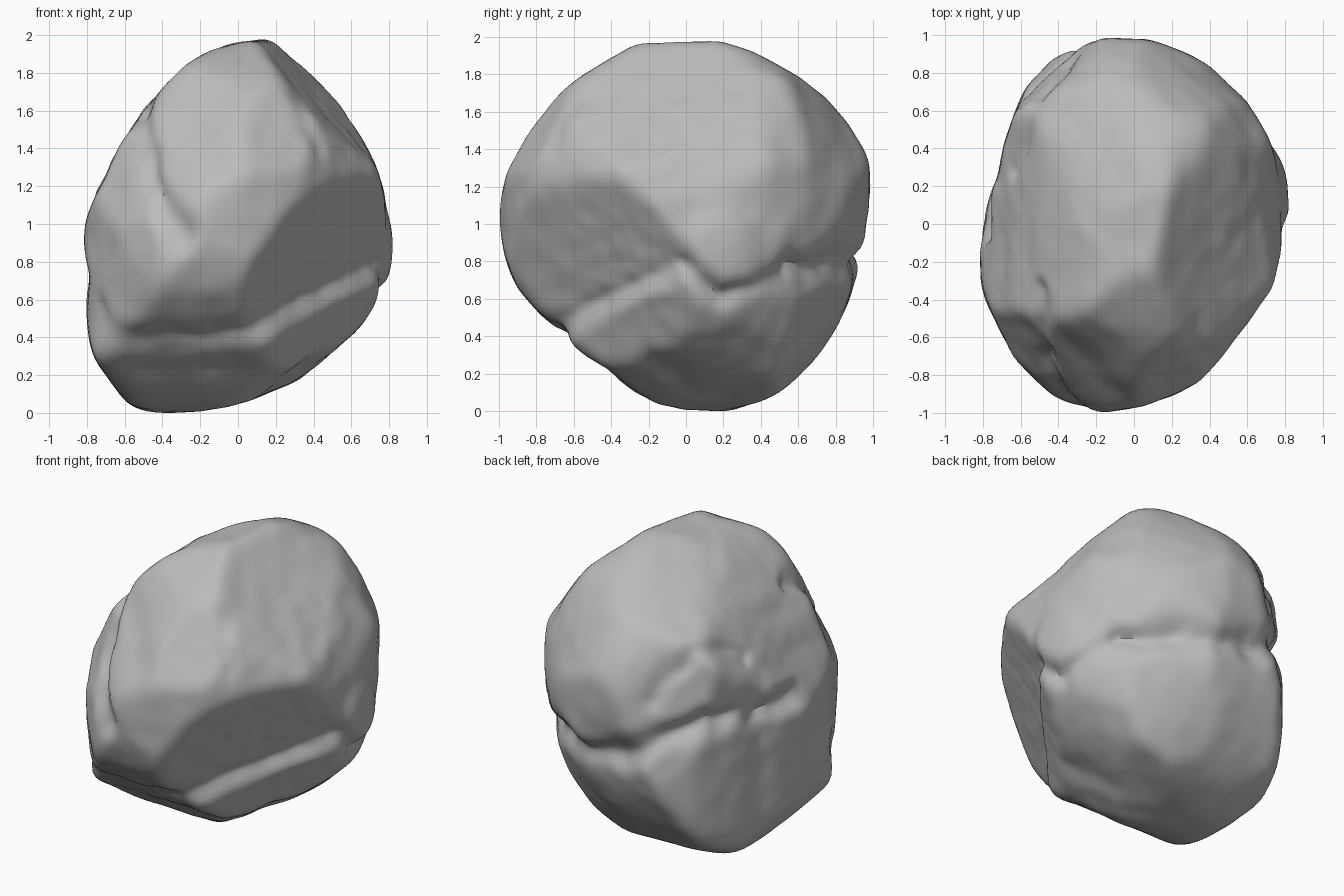
import bpy, bmesh, math
from mathutils import Vector, noise

cube = bpy.data.objects.get("Cube")
if cube:
    bpy.data.objects.remove(cube, do_unlink=True)


def axes(azimuth, elevation):
    """Right and up directions of an outline plane."""
    a, e = math.radians(azimuth), math.radians(elevation)
    right = Vector((-math.sin(a), math.cos(a), 0))
    out = Vector((math.cos(a) * math.cos(e), math.sin(a) * math.cos(e), math.sin(e)))
    return right, out.cross(right)


# Outlines: plane direction, then radii in hundredths at even angles
OUTLINES = [
    (axes(-90, 0), [79, 79, 80, 86, 99, 93, 81, 75, 74, 81, 83, 102, 112, 100, 90, 86, 84, 83]),
    (axes(0, 0), [96, 103, 101, 98, 99, 100, 96, 98, 99, 100, 96, 88, 87, 96, 102, 102, 98, 95]),
    (axes(-90, 90), [78, 81, 86, 91, 96, 101, 98, 84, 76, 79, 86, 91, 100, 101, 93, 88, 84, 79]),
    (axes(-45, 30), [86, 92, 95, 101, 90, 84, 86, 85, 90, 96, 102, 105, 99, 89, 81, 84, 88, 86]),
    (axes(135, 30), [95, 94, 90, 96, 98, 97, 90, 89, 90, 90, 86, 91, 98, 107, 113, 118, 112, 97]),
    (axes(45, -30), [90, 91, 100, 105, 101, 94, 84, 84, 84, 83, 84, 88, 90, 93, 107, 116, 109, 97]),
]

# Broken flat faces: normal and distance from the middle
FACETS = [((0.72, -0.15, 0.68), 0.77), ((0.3, -0.8, 0.5), 0.93), ((-0.7, -0.6, 0.35), 0.87)]
# Undercut face that stops at a ledge
UNDERCUT = Vector((0.75, -0.52, -0.41)).normalized()
LEDGE = Vector((-0.13, 0.4, -0.51)).normalized()

# Creases: width, depth, path
CREASES = [
    (0.09, 0.08, [(0.6, 0.55, -0.23), (0.17, 0.85, -0.2),
                  (-0.2, 0.78, -0.12), (-0.55, 0.6, 0.06), (-0.78, 0.0, 0.03)]),
    (0.07, 0.045, [(0.75, 0.0, -0.22), (0.75, 0.2, -0.4), (0.6, 0.55, -0.23)]),
    (0.06, 0.015, [(0.75, 0.0, -0.22), (0.7, -0.15, -0.3), (0.35, -0.55, -0.47), (0.1, -0.75, -0.62)]),
    (0.08, 0.03, [(0.1, -0.75, -0.62), (-0.2, -0.7, -0.65), (-0.72, -0.5, -0.5)]),
    (0.07, 0.05, [(-0.45, -0.35, 0.55), (-0.42, -0.7, 0.25), (-0.28, -0.9, -0.05)]),
    (0.06, 0.03, [(-0.65, 0.3, 0.4), (-0.48, 0.6, 0.5), (-0.35, 0.9, 0.25)]),
    (0.06, 0.02, [(0.27, -0.5, 0.6), (0.35, -0.6, 0.35)]),
]
CREASES = [(w, h, [Vector(p).normalized() for p in path]) for w, h, path in CREASES]


def outline_radius(d, plane, radii):
    a, b = d.dot(plane[0]), d.dot(plane[1])
    t = (math.atan2(b, a) / math.tau % 1) * len(radii)
    i, f = int(t), t - int(t)
    r = radii[i % len(radii)] * (1 - f) + radii[(i + 1) % len(radii)] * f
    return r / 100 / max(math.hypot(a, b), 0.05)


def segment_distance(p, a, b):
    ab = b - a
    t = min(1, max(0, (p - a).dot(ab) / ab.length_squared))
    return (p - a - ab * t).length


def body_radius(d):
    r = min(outline_radius(d, *o) for o in OUTLINES)
    for normal, dist in FACETS:
        facing = d.dot(Vector(normal).normalized())
        if facing > 0.1:
            r = min(r, dist / facing)
    facing = d.dot(UNDERCUT)
    if facing > 0.1:
        # The cut fades out just below the ledge
        below = min(1, max(0, d.dot(LEDGE) / 0.06))
        r = min(r, (0.63 + 0.06 * below) / facing)
    return r


def crease_depth(d):
    wobble = d + 0.05 * noise.noise_vector(d * 5)
    total = 0
    for width, depth, path in CREASES:
        near = min(segment_distance(wobble, a, b) for a, b in zip(path, path[1:]))
        total = max(total, depth * math.exp(-(near / width) ** 2))
    return total


def soften(bm, factor):
    """One smoothing step; a negative factor swells the shape back."""
    moved = []
    for v in bm.verts:
        near = [e.other_vert(v).co for e in v.link_edges]
        moved.append(v.co.lerp(sum(near, Vector()) / len(near), factor))
    for v, co in zip(bm.verts, moved):
        v.co = co


# Boulder body
bm = bmesh.new()
bmesh.ops.create_icosphere(bm, subdivisions=6, radius=1)
for v in bm.verts:
    d = v.co.normalized()
    v.co = d * body_radius(d)
for _ in range(16):
    soften(bm, 0.5)
    soften(bm, -0.48)

# Creases, the side knob and gentle wear
knob = Vector((0.8, 0.2, -0.12)).normalized()
for v in bm.verts:
    d = v.co.normalized()
    bump = 0.035 * math.exp(-((d - knob).length / 0.23) ** 4)
    wear = 0.008 * noise.noise(d * 3) + 0.006 * noise.noise(d * 7)
    v.co += d * (bump + wear - crease_depth(d))

# Stand on the ground
low = min(v.co.z for v in bm.verts)
bmesh.ops.translate(bm, verts=bm.verts, vec=(0, 0, -low))

mesh = bpy.data.meshes.new("boulder")
bm.to_mesh(mesh)
bm.free()
boulder = bpy.data.objects.new("boulder", mesh)
bpy.context.collection.objects.link(boulder)

stone = bpy.data.materials.new("grey stone")
stone.use_nodes = True
stone.diffuse_color = (0.5, 0.5, 0.5, 1)
stone.node_tree.nodes["Principled BSDF"].inputs["Base Color"].default_value = stone.diffuse_color
mesh.materials.append(stone)

bpy.context.view_layer.objects.active = boulder
boulder.select_set(True)
bpy.ops.object.shade_smooth_by_angle(angle=math.radians(40))
